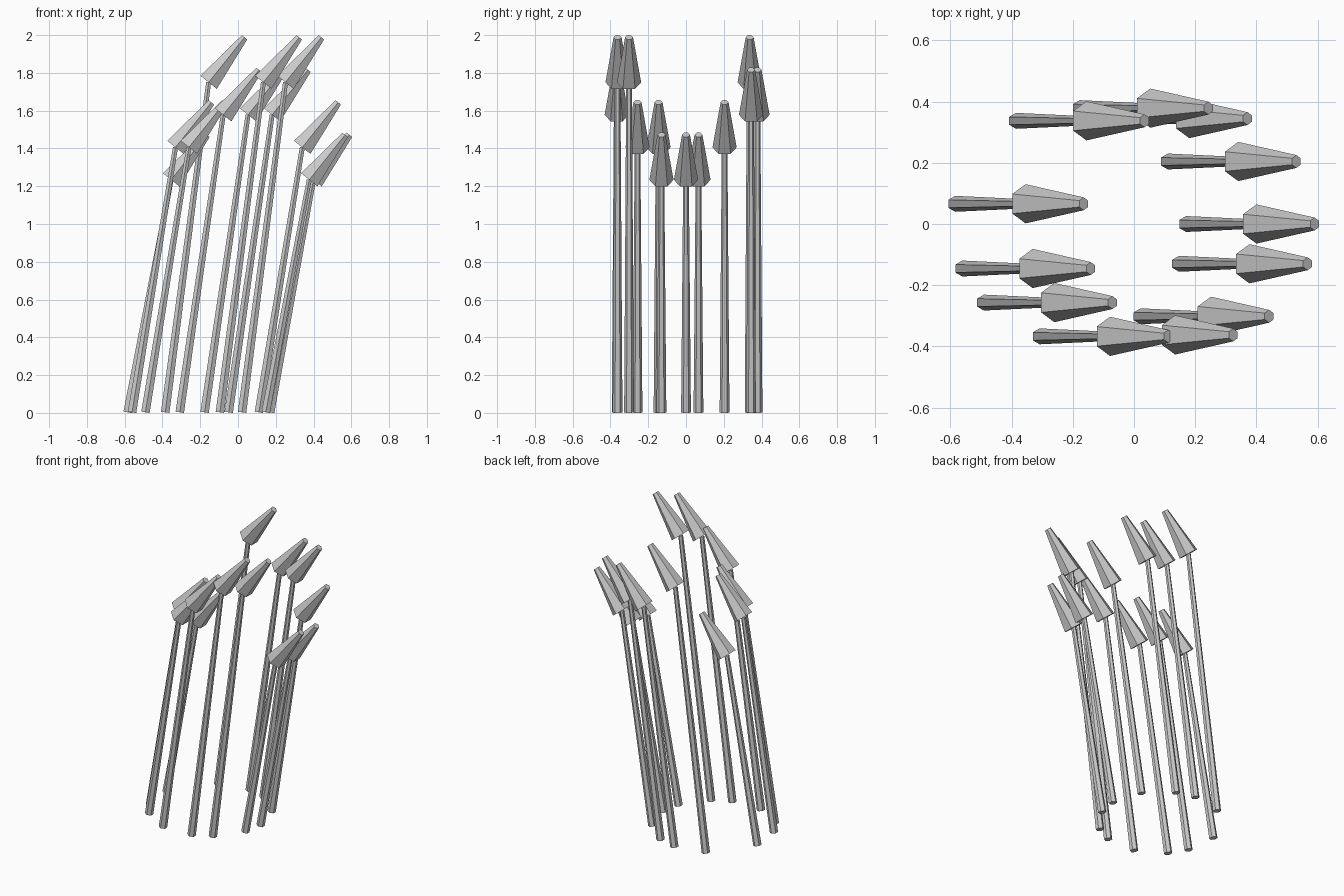
import bpy, math
from mathutils import Vector

if "Cube" in bpy.data.objects:
    bpy.data.objects.remove(bpy.data.objects["Cube"])

COUNT = 12
RING = 0.38                      # radius of the ring of stem feet
CENTRE_X = -0.21                 # feet are shifted so the leaning reeds end up centred
GOLDEN = math.radians(137.5)     # turn between consecutive reeds


def taper(name, a, b, r1, r2):
    """Six-sided tapered rod from point a to point b."""
    axis = b - a
    bpy.ops.mesh.primitive_cone_add(vertices=6, radius1=r1, radius2=r2, depth=axis.length)
    ob = bpy.context.object
    ob.name = name
    # lean is purely in the xz plane
    ob.rotation_euler = (0, math.atan2(axis.x, axis.z), 0)
    ob.location = (a + b) / 2
    return ob


for i in range(COUNT):
    ang = -i * GOLDEN
    # four heights, repeating
    head_z = 1.234 + 0.172 * (i % 4)
    foot = Vector((CENTRE_X + RING * math.cos(ang), RING * math.sin(ang), 0.003))
    neck = Vector((foot.x + 0.23, foot.y, head_z))
    tip = neck + Vector((0.19, 0, 0.238))
    # thin stem and its drooping seed head
    taper(f"stem_{i + 1}", foot, neck, 0.026, 0.015)
    taper(f"seed_head_{i + 1}", neck, tip, 0.064, 0.021)
